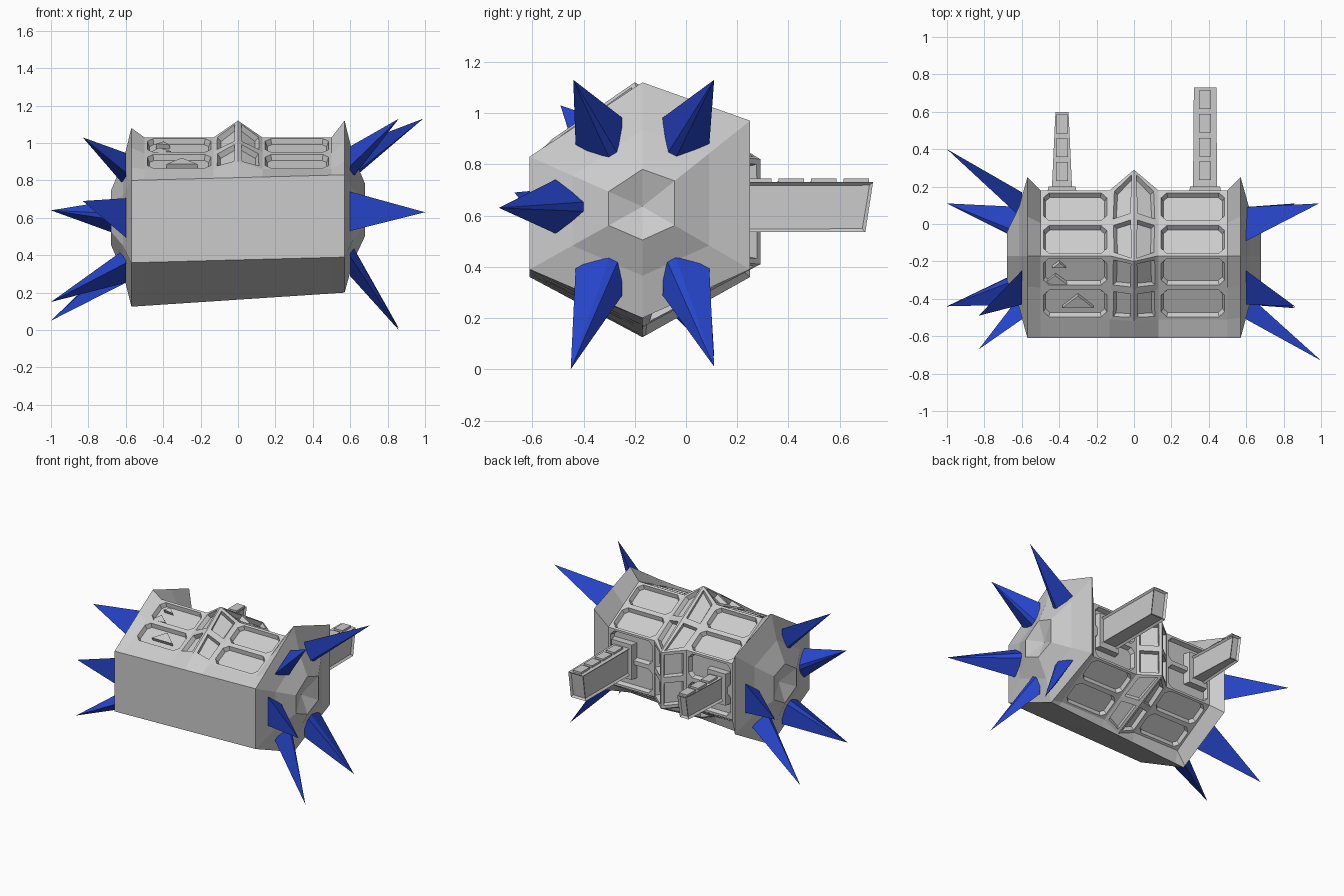
import bpy, bmesh, math
from mathutils import Vector

if "Cube" in bpy.data.objects:
    bpy.data.objects.remove(bpy.data.objects["Cube"])


def make(name, bm, mat=None):
    bmesh.ops.recalc_face_normals(bm, faces=bm.faces)
    me = bpy.data.meshes.new(name)
    bm.to_mesh(me)
    bm.free()
    ob = bpy.data.objects.new(name, me)
    bpy.context.collection.objects.link(ob)
    if mat:
        me.materials.append(mat)
    return ob


def lerp(a, b, t):
    return (a[0] + (b[0] - a[0]) * t, a[1] + (b[1] - a[1]) * t)


# Cross-sections as (y, z): outer rim varies slightly along x
def rim(x):
    s = (x + 0.57) / 1.14
    top, bu = (-0.17, 1.08 + 0.04 * s), (0.25, 0.93 + 0.04 * s)
    bl, bot = (0.25, 0.36 + 0.03 * s), (-0.17, 0.125 + 0.075 * s)
    fl, fu = (-0.61, 0.36 + 0.03 * s), (-0.61, 0.80 + 0.03 * s)
    return top, bu, bl, bot, fl, fu


def section(x, kind):
    top, bu, bl, bot, fl, fu = rim(x)
    ib, ifu = lerp(bot, bl, 0.03), lerp(fu, top, 0.25)
    if kind == "waist":
        top, bu, bl, ib, ifu = (-0.17, 1.03), (0.18, 0.83), (0.18, 0.42), (-0.15, 0.22), (-0.51, 0.86)
    elif kind == "ridge":
        top, bu, bl, ib, ifu = (-0.2, 1.12), (0.29, 0.82), (0.29, 0.41), (-0.16, 0.17), (-0.52, 0.9)
    mid = lambda a, b: lerp(a, b, 0.5)
    return [top, mid(top, bu), bu, mid(bu, bl), bl, mid(bl, ib), ib, bot, fl, fu, ifu, mid(ifu, top)]


# Hexagonal hull: lofted sections with flat front, stepped end caps and conical sockets
bm = bmesh.new()
rings = []
stations = [(-0.57, "rim"), (-0.5, "waist"), (-0.13, "waist"), (0, "ridge"),
            (0.13, "waist"), (0.5, "waist"), (0.57, "rim")]
for x, kind in stations:
    rings.append([bm.verts.new((x, y, z)) for y, z in section(x, kind)])


def bridge(a, b):
    n = len(a)
    return [bm.faces.new((a[i], a[(i + 1) % n], b[(i + 1) % n], b[i])) for i in range(n)]


wide, narrow = [], []
for k in range(6):
    faces = bridge(rings[k], rings[k + 1])
    cells = [faces[i] for i in (0, 1, 2, 3, 4, 5, 10, 11)]
    if k in (1, 4):
        wide += cells
    elif k in (2, 3):
        narrow += cells

for ring, sx in ((rings[0], -1), (rings[-1], 1)):
    cy, cz = -0.17, 0.6 if sx < 0 else 0.635
    prev = ring
    for x, s in ((0.615, 0.62), (0.68, 0.30)):
        new = [bm.verts.new((sx * x, cy + (v.co.y - cy) * s, cz + (v.co.z - cz) * s)) for v in ring]
        bridge(prev, new)
        prev = new
    tip = bm.verts.new((sx * 0.63, cy, cz))
    for i in range(12):
        bm.faces.new((prev[i], prev[(i + 1) % 12], tip))
bmesh.ops.recalc_face_normals(bm, faces=bm.faces)

# Recessed panels with chamfered corners
bmesh.ops.inset_individual(bm, faces=wide, thickness=0.022)
bmesh.ops.inset_individual(bm, faces=narrow, thickness=0.03)
bmesh.ops.bevel(bm, geom=list({v for f in wide for v in f.verts}), offset=0.03,
                segments=1, affect='VERTICES')
oct_faces = [f for f in bm.faces if len(f.verts) == 8]
bmesh.ops.inset_individual(bm, faces=oct_faces, thickness=0.012, depth=-0.03)
bm.normal_update()
small = [f for f in bm.faces if len(f.verts) == 4 and f in set(narrow)]
bmesh.ops.inset_individual(bm, faces=small, thickness=0.008, depth=-0.03)
make("hull", bm)

# Spikes: (angle around the axis, tip); a four-sided base on each end
blue = bpy.data.materials.new("spike_blue")
blue.diffuse_color = (0.02, 0.06, 0.6, 1)
blue.use_nodes = True
blue.node_tree.nodes["Principled BSDF"].inputs["Base Color"].default_value = blue.diffuse_color
spikes = {
    1: [(60, (0.99, 0.11, 1.13)), (120, (0.86, -0.44, 1.13)), (180, (1.0, -0.73, 0.63)),
        (240, (0.86, -0.45, 0.0)), (300, (0.86, 0.11, 0.01))],
    -1: [(0, (-1.0, 0.40, 0.64)), (120, (-0.83, -0.49, 1.03)), (180, (-0.83, -0.67, 0.69)),
         (240, (-1.0, -0.44, 0.15)), (300, (-1.0, 0.11, 0.05))],
}
for sx, items in spikes.items():
    cz = 0.60 if sx < 0 else 0.635
    for ang, tip in items:
        a = math.radians(ang)
        r, t = Vector((0, math.cos(a), math.sin(a))), Vector((0, -math.sin(a), math.cos(a)))
        c = Vector((sx * 0.6, -0.17, cz))
        bm = bmesh.new()
        base = [bm.verts.new(c + r * d + t * w)
                for d, w in ((0.2, -0.02), (0.34, -0.105), (0.34, 0.105), (0.2, 0.02))]
        apex = bm.verts.new(tip)
        bm.faces.new(base)
        for i in range(4):
            bm.faces.new((base[i], base[(i + 1) % 4], apex))
        make(f"spike_{'right' if sx > 0 else 'left'}_{ang}", bm, blue)


def block(name, x, w0, w1, y0, y1, z0, z1, slant=0.0, inset=0.0):
    """Box along y, width w0 tapering to w1, optional recessed end, sides and underside."""
    bm = bmesh.new()
    loops = []
    for y, w, s in ((y0, w0, 0), (y1, w1, slant)):
        loops.append([bm.verts.new((x + dx * w / 2, y - (s if z == z0 else 0), z))
                      for dx, z in ((-1, z0), (1, z0), (1, z1), (-1, z1))])
    a, b = loops
    bm.faces.new(a)
    end = bm.faces.new(b)
    sides = [bm.faces.new((a[i], a[(i + 1) % 4], b[(i + 1) % 4], b[i])) for i in range(4)]
    bmesh.ops.recalc_face_normals(bm, faces=bm.faces)
    if inset:
        bmesh.ops.inset_individual(bm, faces=[end, sides[0], sides[1], sides[3]],
                                   thickness=inset, depth=-inset * 0.7)
    return make(name, bm)


# Rear barrels with top plates and mounting collars
for side, x, w0, w1, y1, z0, z1, n in (("right", 0.38, 0.13, 0.12, 0.73, 0.535, 0.73, 4),
                                       ("left", -0.385, 0.115, 0.07, 0.6, 0.55, 0.72, 3)):
    block(f"barrel_{side}", x, w0, w1, 0.12, y1, z0, z1, 0.03, 0.018)
    block(f"barrel_collar_{side}", x, w0 + 0.06, w0 + 0.03, 0.13, 0.2, z0 - 0.03, z1 + 0.03)
    for i in range(n):
        y = y1 - 0.115 - i * 0.127
        block(f"barrel_plate_{side}_{i}", x, 0.066, 0.066, y, y + 0.1, z1 - 0.005, z1 + 0.014)

# Broken plate shards on the damaged left upper panels
for i, (x, y, z, l) in enumerate(((-0.42, -0.3, 0.945, 0.12), (-0.3, -0.42, 0.885, 0.16),
                                  (-0.4, -0.22, 0.985, 0.07))):
    bm = bmesh.new()
    bmesh.ops.create_cone(bm, cap_ends=True, segments=3, radius1=l / 2, radius2=l / 2, depth=0.03)
    ob = make(f"plate_shard_{i}", bm)
    ob.location = (x, y, z)
    ob.rotation_euler = (math.radians(28), 0.1 * (i - 1), 0)
    ob.scale = (1.2, 0.6, 1)
